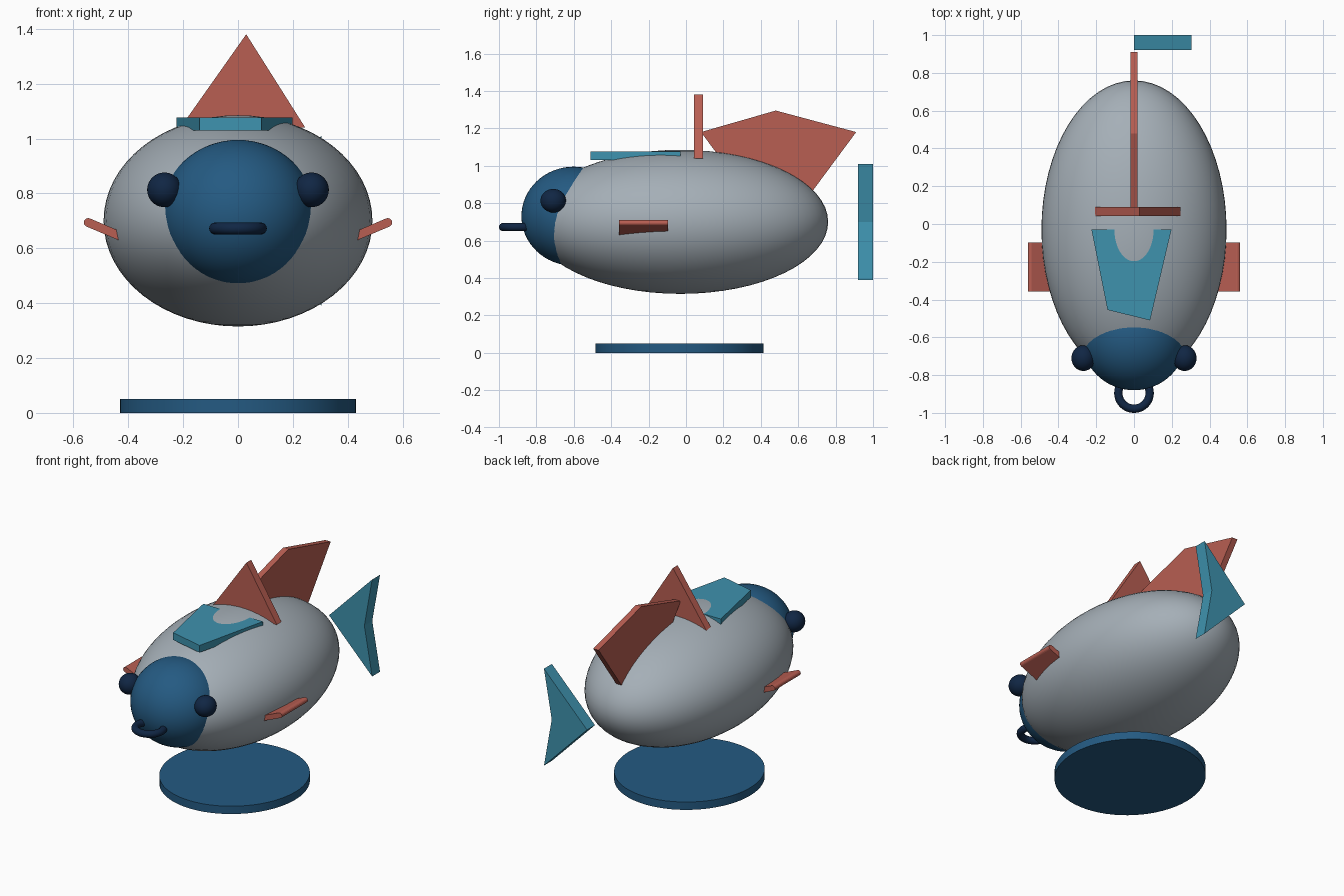
import bpy, bmesh, math
from mathutils import Vector

if "Cube" in bpy.data.objects:
    bpy.data.objects.remove(bpy.data.objects["Cube"])


def srgb(r, g, b):
    f = lambda c: c / 12.92 if c <= 0.04045 else ((c + 0.055) / 1.055) ** 2.4
    return (f(r / 255), f(g / 255), f(b / 255), 1.0)


def material(name, rgb):
    m = bpy.data.materials.new(name)
    m.diffuse_color = srgb(*rgb)
    m.use_nodes = True
    m.node_tree.nodes["Principled BSDF"].inputs["Base Color"].default_value = m.diffuse_color
    return m


GREY = material("body grey", (165, 175, 183))
BLUE = material("deep blue", (36, 90, 130))
NAVY = material("dark navy", (16, 38, 68))
CORAL = material("coral red", (184, 94, 82))
TEAL = material("teal", (62, 146, 174))


def finish(ob, name, mat, smooth=True):
    ob.name = ob.data.name = name
    ob.data.materials.append(mat)
    if smooth:
        bpy.ops.object.shade_smooth_by_angle(angle=math.radians(35))
    return ob


def ellipsoid(name, mat, centre, radii):
    bpy.ops.mesh.primitive_uv_sphere_add(segments=64, ring_count=32, radius=1, location=centre)
    ob = bpy.context.object
    ob.scale = radii
    bpy.ops.object.transform_apply(location=False, rotation=False, scale=True)
    return finish(ob, name, mat)


def slab(name, mat, points, axis, low, high):
    """Extrude a flat outline along x, y or z between two positions."""
    def place(a, b, t):
        return {"x": (t, a, b), "y": (a, t, b), "z": (a, b, t)}[axis]
    bm = bmesh.new()
    face = bm.faces.new([bm.verts.new(place(a, b, low)) for a, b in points])
    ext = bmesh.ops.extrude_face_region(bm, geom=[face])
    move = Vector(place(0, 0, high - low))
    bmesh.ops.translate(bm, vec=move, verts=[v for v in ext["geom"] if isinstance(v, bmesh.types.BMVert)])
    bmesh.ops.recalc_face_normals(bm, faces=bm.faces)
    mesh = bpy.data.meshes.new(name)
    bm.to_mesh(mesh)
    bm.free()
    ob = bpy.data.objects.new(name, mesh)
    bpy.context.collection.objects.link(ob)
    mesh.materials.append(mat)
    return ob


# Body and head
ellipsoid("body", GREY, (0, -0.03, 0.70), (0.49, 0.79, 0.385))
ellipsoid("head", BLUE, (0, -0.60, 0.73), (0.28, 0.28, 0.265))

# Ring-shaped mouth
bpy.ops.mesh.primitive_torus_add(location=(0, -0.895, 0.672), major_radius=0.083, minor_radius=0.022,
                                 major_segments=48, minor_segments=16)
finish(bpy.context.object, "mouth", NAVY)

# Eyes and side fins, one pair each
tilt = math.radians(23)
for side, label in ((-1, "left"), (1, "right")):
    ellipsoid(label + "_eye", NAVY, (side * 0.268, -0.71, 0.813), (0.063, 0.068, 0.063))
    tip, half = Vector((0.546, 0.694)), 0.016
    outline = []
    for i in range(9):  # rounded outer edge
        a = tilt - math.pi / 2 + math.pi * i / 8
        outline.append((tip.x + half * math.cos(a), tip.y + half * math.sin(a)))
    back = Vector((math.cos(tilt), math.sin(tilt))) * 0.2
    outline += [(outline[-1][0] - back.x, outline[-1][1] - back.y),
                (outline[0][0] - back.x, outline[0][1] - back.y)]
    slab(label + "_side_fin", CORAL, [(side * x, z) for x, z in outline], "y", -0.358, -0.097)

# Fins along the back
slab("cross_fin", CORAL, [(-0.21, 1.04), (0.245, 1.04), (0.03, 1.38)], "y", 0.042, 0.09)
slab("back_fin", CORAL, [(0.08, 1.18), (0.48, 1.295), (0.91, 1.18), (0.495, 0.62)], "x", -0.019, 0.019)

# Plate on top, which the body bulges through
slab("top_plate", TEAL, [(-0.225, -0.03), (0.198, -0.03), (0.085, -0.51), (-0.14, -0.455)], "z", 1.03, 1.076)

# Notched tail
slab("tail", TEAL, [(0, 0.70), (0.305, 1.01), (0.25, 0.70), (0.305, 0.39)], "y", 0.92, 1.0)

# Oval stand
bpy.ops.mesh.primitive_cylinder_add(vertices=64, radius=1, depth=0.05, location=(0, -0.035, 0.025))
base = bpy.context.object
base.scale = (0.43, 0.45, 1)
bpy.ops.object.transform_apply(location=False, rotation=False, scale=True)
finish(base, "stand", BLUE)
